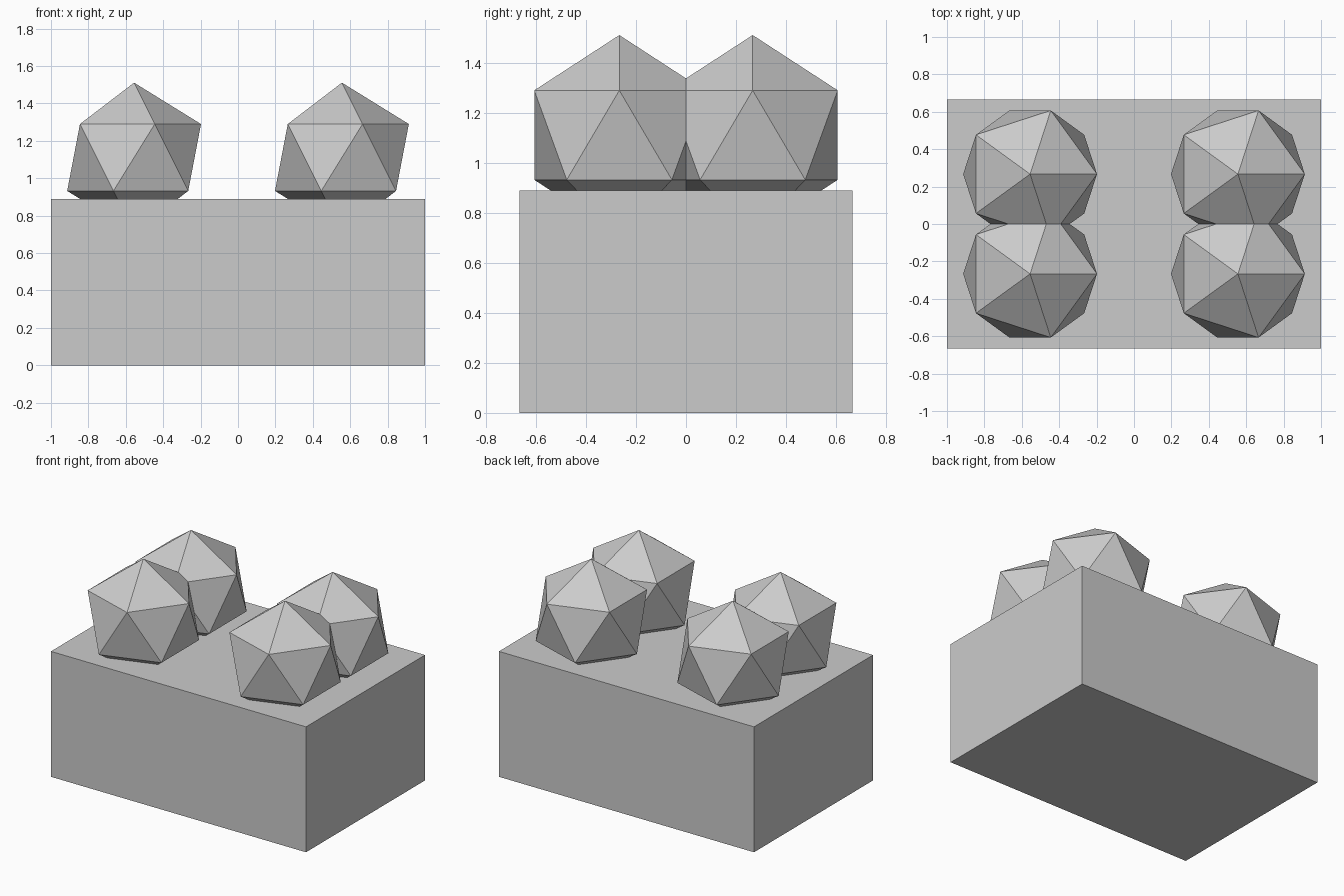
import bpy

if "Cube" in bpy.data.objects:
    bpy.data.objects.remove(bpy.data.objects["Cube"])

grey = bpy.data.materials.new("plain grey")
grey.diffuse_color = (0.6, 0.6, 0.6, 1)
grey.use_nodes = True
grey.node_tree.nodes["Principled BSDF"].inputs["Base Color"].default_value = grey.diffuse_color

U = 2 / 9  # base unit: the block is 9 x 6 x 4 units


def finish(name):
    ob = bpy.context.object
    ob.name = ob.data.name = name
    ob.data.materials.append(grey)
    return ob


# Rectangular block
bpy.ops.mesh.primitive_cube_add(size=1, location=(0, 0, 2 * U))
block = finish("block")
block.scale = (9 * U, 6 * U, 4 * U)
bpy.ops.object.transform_apply(location=False, rotation=False, scale=True)

# Four faceted balls sunk into the top, each front/back pair overlapping
for sx, side in ((-1, "left"), (1, "right")):
    for sy, end in ((-1, "front"), (1, "back")):
        bpy.ops.mesh.primitive_ico_sphere_add(
            subdivisions=1, radius=1.8 * U,
            location=(sx * 2.5 * U, sy * 1.2 * U, 5 * U))
        finish(f"ball_{end}_{side}")
